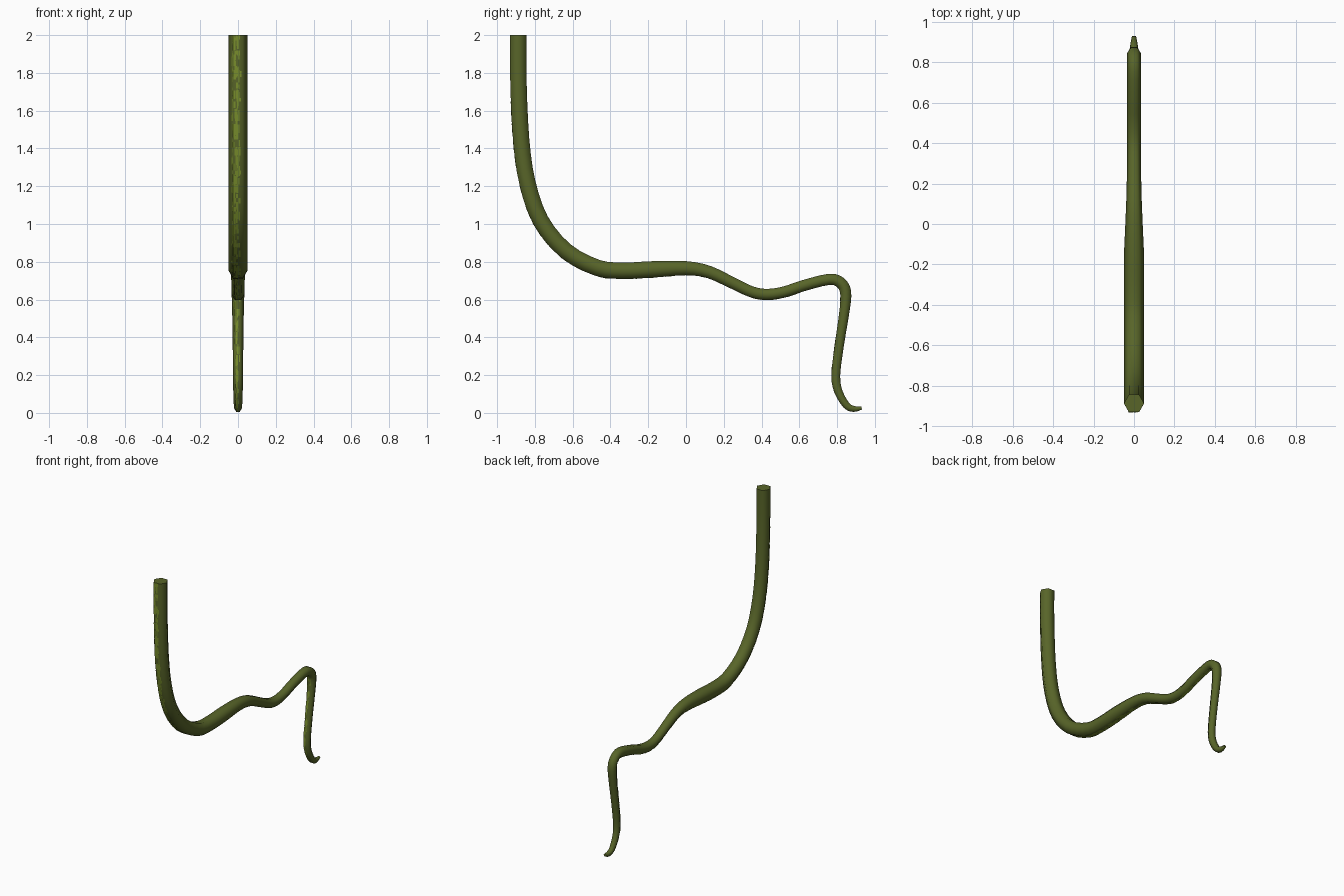
import bpy, bmesh, math, random
from mathutils import Vector

if "Cube" in bpy.data.objects:
    bpy.data.objects.remove(bpy.data.objects["Cube"])
random.seed(4)

# Centre line in the YZ plane: (y, z, radius)
PATH = [(-.888, 2.0, .05), (-.887, 1.75, .05), (-.873, 1.45, .05), (-.84, 1.22, .05),
        (-.77, 1.02, .05), (-.64, .86, .05), (-.47, .768, .05), (-.33, .753, .05),
        (-.17, .76, .05), (0, .766, .043), (.124, .745, .038), (.256, .683, .035),
        (.35, .640, .034), (.43, .627, .034), (.52, .640, .034), (.62, .673, .034),
        (.757, .707, .034), (.818, .69, .034),
        (.845, .64, .034), (.84, .546, .031), (.812, .36, .028), (.793, .2, .027),
        (.807, .113, .025), (.85, .039, .022), (.89, .021, .018), (.93, .026, .01)]


def material(name, rgb):
    m = bpy.data.materials.new(name)
    m.diffuse_color = (*rgb, 1)
    m.use_nodes = True
    m.node_tree.nodes["Principled BSDF"].inputs["Base Color"].default_value = m.diffuse_color
    return m


def add_object(name, bm, mat):
    mesh = bpy.data.meshes.new(name)
    bm.to_mesh(mesh)
    bm.free()
    mesh.materials.append(mat)
    ob = bpy.data.objects.new(name, mesh)
    bpy.context.collection.objects.link(ob)
    return ob


def smooth_path(points, steps):
    """Catmull-Rom interpolation through the points."""
    p = [Vector(q) for q in points]
    p = [2 * p[0] - p[1]] + p + [2 * p[-1] - p[-2]]
    out = []
    for a, b, c, d in zip(p, p[1:], p[2:], p[3:]):
        for k in range(steps):
            t = k / steps
            out.append(.5 * (2 * b + (c - a) * t + (2 * a - 5 * b + 4 * c - d) * t * t
                             + (3 * b - a - 3 * c + d) * t ** 3))
    return out + [p[-2]]


line = smooth_path(PATH, 3)
frames = []  # (centre, underside normal, radius)
for i, q in enumerate(line):
    t = line[min(i + 1, len(line) - 1)] - line[max(i - 1, 0)]
    if i == 0:
        t = Vector((0, -1, 0))
    n = Vector((0, t.y, -t.x)).normalized()
    frames.append((Vector((0, q.x, q.y)), n, q.z))

# Vine: six-sided tube swept along the path, capped at both ends
bm = bmesh.new()
rings = []
for c, n, r in frames:
    rings.append([bm.verts.new(c + Vector((math.cos(a), 0, 0)) * r + n * math.sin(a) * r)
                  for a in (k * math.pi / 3 for k in range(6))])
for a, b in zip(rings, rings[1:]):
    for k in range(6):
        bm.faces.new((a[k], a[k - 1], b[k - 1], b[k]))
bm.faces.new(rings[0])
bm.faces.new(rings[-1])
bmesh.ops.recalc_face_normals(bm, faces=bm.faces)
vine = add_object("vine", bm, material("olive green", (.098, .130, .022)))
bpy.context.view_layer.objects.active = vine
vine.select_set(True)
bpy.ops.object.shade_smooth_by_angle(angle=math.radians(70))


def on_surface(a, b, u, s):
    """Point at u along a segment, s across; s < -0.5 wraps on to the left-hand side."""
    r = a[2] + (b[2] - a[2]) * u
    x, d = s, .867
    if s < -.5:
        x, d = -.5 + (s + .5) * .5, .867 + (s + .5) * .866
    return a[0].lerp(b[0], u) + a[1].lerp(b[1], u) * (d * r + .001) + Vector((x * r - .0006, 0, 0))


# Streaks: thin light slivers along the outer side of the whole bend
bm = bmesh.new()
for a, b in zip(frames, frames[1:]):
    length = (b[0] - a[0]).length
    for _ in range(int(length * 150 + random.random())):
        s = random.random()
        h = .5 * random.uniform(.025, .055) / length
        x0 = random.triangular(-.85, .35, -.3)
        w = random.uniform(.06, .14)
        lo, hi = max(0, s - h), min(1, s + h)
        left, right = x0 - w, x0 + w
        if left < -.5 < right:  # keep each sliver on one side of the edge
            left, right = (-.5, right) if x0 > -.5 else (left, -.5)
        f = bm.faces.new([bm.verts.new(on_surface(a, b, u, x)) for u, x in
                          ((lo, left), (lo, right), (hi, right), (hi, left))])
        f.normal_update()
        if f.normal.dot(a[1]) < 0:
            f.normal_flip()
add_object("light_streaks", bm, material("light moss green", (.19, .27, .025)))
